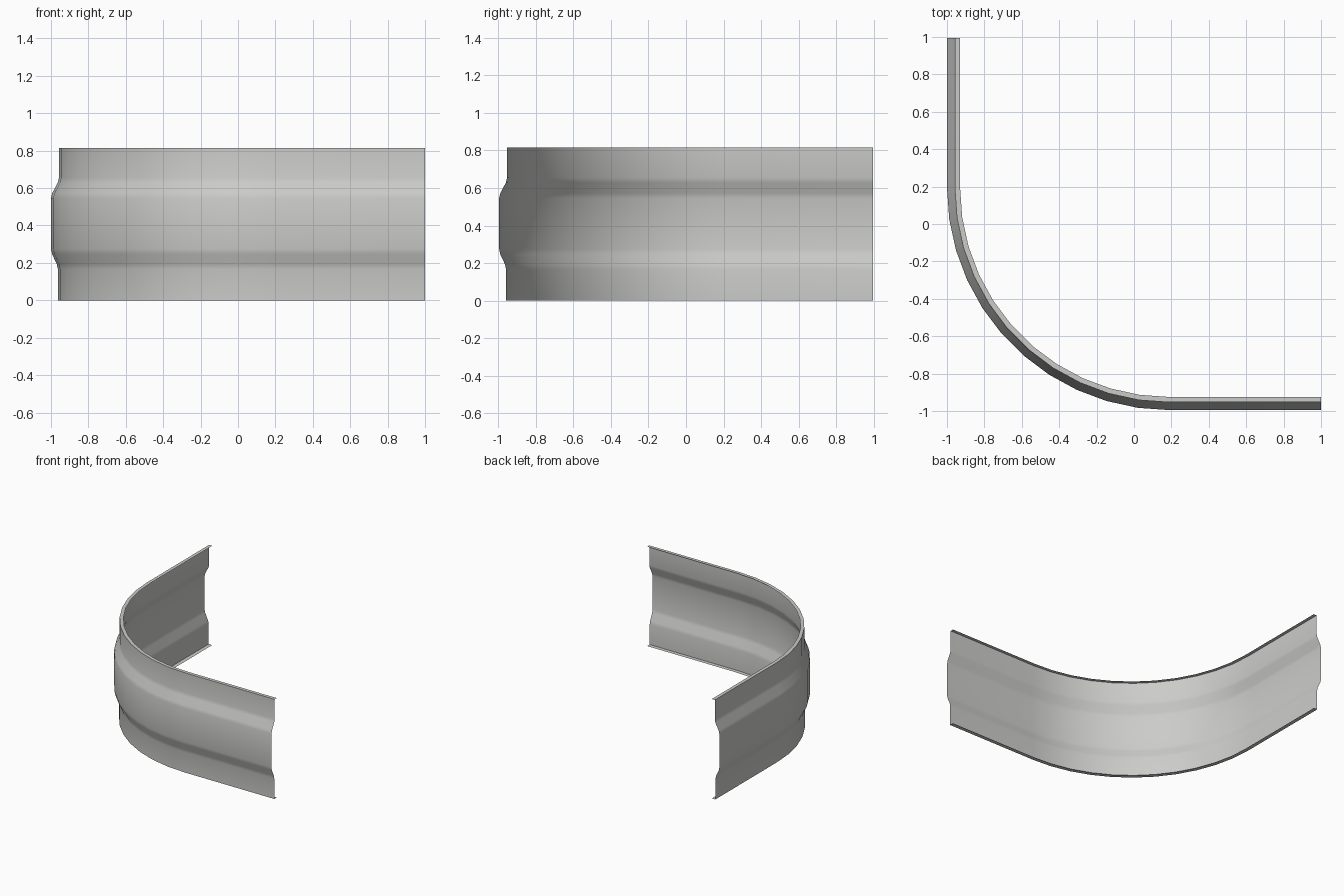
import bpy, bmesh, math
from mathutils import Vector

default = bpy.data.objects.get("Cube")
if default:
    bpy.data.objects.remove(default, do_unlink=True)

# Plain grey metal
metal = bpy.data.materials.new("grey_metal")
metal.use_nodes = True
metal.diffuse_color = (0.6, 0.6, 0.59, 1)
metal.node_tree.nodes["Principled BSDF"].inputs["Base Color"].default_value = metal.diffuse_color

CENTRE = Vector((0.19, 0.195))
RADIUS = 1.19
STRAIGHT = 0.81
ARC_STEPS = 11
SOFT = 0.014


def soften(points):
    """Replace the gentle inner corners of a profile with short bevels."""
    pts = [Vector(p) for p in points]
    out = pts[:2]
    for a, b, c in zip(pts[1:], pts[2:-2], pts[3:]):
        out += [b + (a - b).normalized() * SOFT, b + (c - b).normalized() * SOFT]
    return out + pts[-2:]


# Section of the sheet: (inset from the outermost face, height)
section = soften([(0.07, 0), (0.037, 0), (0.037, 0.18), (0, 0.26),
                  (0, 0.56), (0.042, 0.64), (0.042, 0.815), (0.07, 0.815)])

# Path stations: outward direction and shift along the straight ends
stations = [(Vector((-1, 0)), Vector((0, STRAIGHT - 0.01)))]
for i in range(ARC_STEPS + 1):
    a = math.pi + i * math.pi / 2 / ARC_STEPS
    stations.append((Vector((math.cos(a), math.sin(a))), Vector((0, 0))))
stations.append((Vector((0, -1)), Vector((STRAIGHT, 0))))

# Sweep the section along the path
bm = bmesh.new()
rows = []
for outward, shift in stations:
    row = []
    for inset, z in section:
        p = CENTRE + outward * (RADIUS - inset) + shift
        row.append(bm.verts.new((p.x, p.y, z)))
    rows.append(row)
for r0, r1 in zip(rows, rows[1:]):
    for j in range(len(section) - 1):
        bm.faces.new((r0[j], r1[j], r1[j + 1], r0[j + 1]))

mesh = bpy.data.meshes.new("curved_rail")
bm.to_mesh(mesh)
bm.free()
mesh.materials.append(metal)
rail = bpy.data.objects.new("curved_rail", mesh)
bpy.context.collection.objects.link(rail)

# Smooth the bends, keep the flange folds sharp
bpy.ops.object.select_all(action='DESELECT')
rail.select_set(True)
bpy.context.view_layer.objects.active = rail
bpy.ops.object.shade_smooth_by_angle(angle=math.radians(40))
